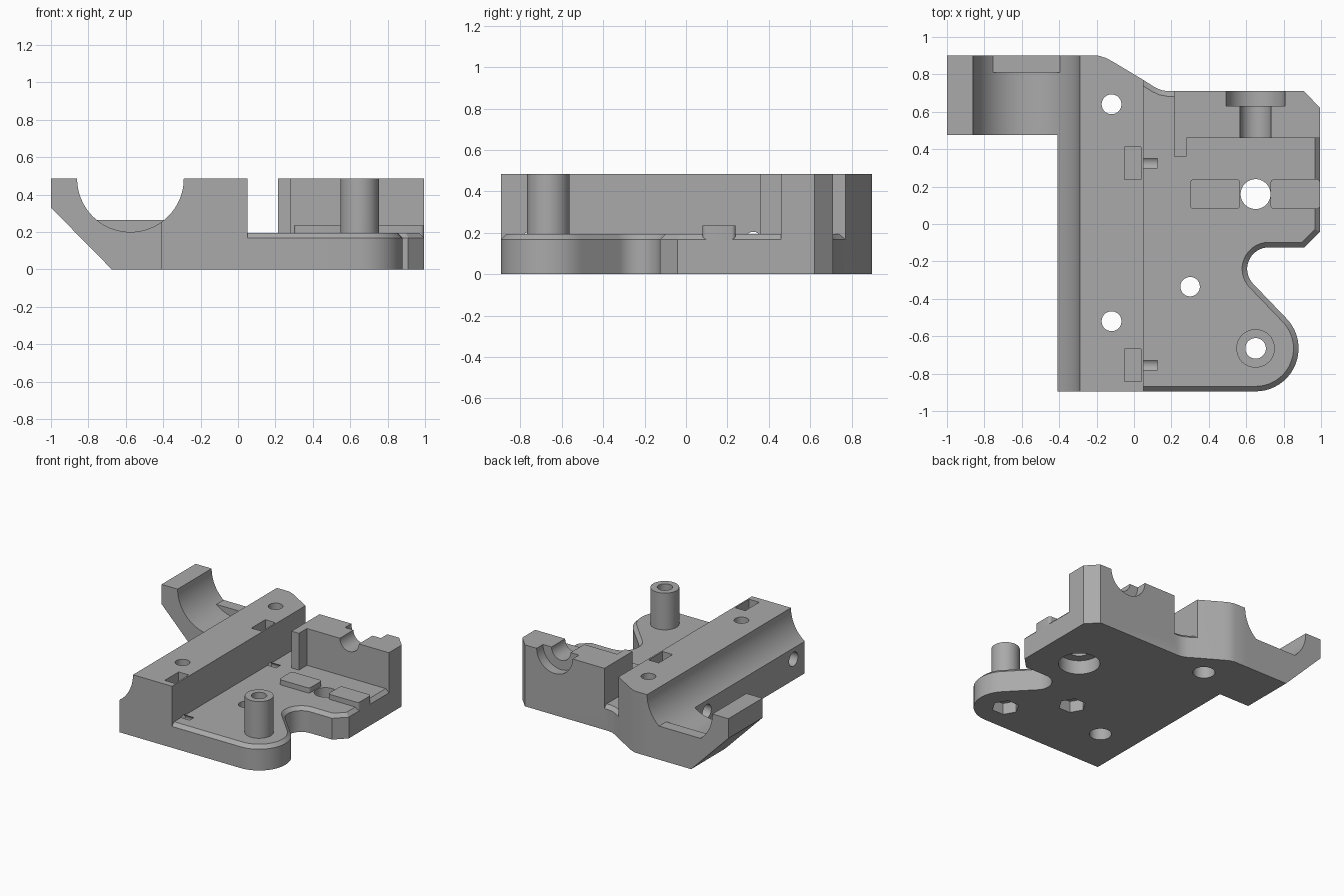
import bpy, bmesh, math
from mathutils import Vector

if "Cube" in bpy.data.objects:
    bpy.data.objects.remove(bpy.data.objects["Cube"])

TOP = 0.485
mat = bpy.data.materials.new("plain_grey")
mat.diffuse_color = (0.4, 0.4, 0.4, 1)
mat.use_nodes = True
mat.node_tree.nodes["Principled BSDF"].inputs["Base Color"].default_value = mat.diffuse_color


def arc(cx, cy, r, a0, a1, n):
    return [(cx + r * math.cos(math.radians(a0 + (a1 - a0) * i / n)),
             cy + r * math.sin(math.radians(a0 + (a1 - a0) * i / n))) for i in range(n + 1)]


def prism(name, pts, lo, hi, axis='Z', chamfer=0, hidden=False):
    """Extrude a 2D outline along Z (x, y), Y (x, z) or X (y, z)."""
    place = {'Z': lambda p, h: (p[0], p[1], h),
             'Y': lambda p, h: (p[0], h, p[1]),
             'X': lambda p, h: (h, p[0], p[1])}[axis]
    bm = bmesh.new()
    base = bm.faces.new([bm.verts.new(place(p, lo)) for p in pts])
    out = bmesh.ops.extrude_face_region(bm, geom=[base])
    shift = Vector(place((0, 0), hi - lo))
    bmesh.ops.translate(bm, vec=shift, verts=[v for v in out['geom'] if isinstance(v, bmesh.types.BMVert)])
    bmesh.ops.recalc_face_normals(bm, faces=bm.faces)
    if chamfer:
        rim = [e for e in bm.edges if all(abs(v.co.z - hi) < 1e-5 for v in e.verts)]
        bmesh.ops.bevel(bm, geom=rim, offset=chamfer, segments=1, affect='EDGES')
    me = bpy.data.meshes.new(name)
    bm.to_mesh(me)
    bm.free()
    me.materials.append(mat)
    ob = bpy.data.objects.new(name, me)
    bpy.context.collection.objects.link(ob)
    ob.hide_render = hidden
    return ob


def rect(x0, x1, y0, y1):
    return [(x0, y0), (x1, y0), (x1, y1), (x0, y1)]


def disc(cx, cy, r, n=40):
    return arc(cx, cy, r, 0, 360, n)[:-1]


def combine(ob, others, op):
    bpy.context.view_layer.objects.active = ob
    for o in others:
        m = ob.modifiers.new(o.name, 'BOOLEAN')
        m.operation, m.solver, m.object = op, 'EXACT', o
        bpy.ops.object.modifier_apply(modifier=m.name)
        o.hide_render = True
        o.hide_set(True)


def cutter(name, pts, lo, hi, axis='Z'):
    return prism(name, pts, lo, hi, axis, hidden=True)


# Tall rail, later hollowed on its left side by the round trough
body = prism("bracket_body", rect(-0.41, 0.05, 0, TOP), -0.895, 0.9, 'Y')
corner = cutter("rail_corner_cutter", [(-0.19, 0.9), (-0.15, 0.888), (-0.11, 0.866), (0.05, 0.77),
                                       (0.2, 0.68), (0.2, 1.0), (-0.19, 1.0)], -0.1, 0.6)
combine(body, [corner], 'DIFFERENCE')

# Clamp arm with a sloped underside
arm = prism("clamp_arm", [(-1, TOP), (-1, 0.33), (-0.675, 0), (-0.3, 0), (-0.3, TOP)], 0.475, 0.9, 'Y')

# Base plate with rounded front lobe, cove and chamfered rim
outline = [(-0.2, -0.895)] + arc(0.65, -0.665, 0.23, -90, 45, 20) + arc(0.72, -0.24, 0.115, 225, 90, 16)
outline += [(0.91, -0.125), (0.995, -0.04), (0.995, 0.62), (0.91, 0.71), (0.18, 0.71), (0.145, 0.716),
            (0.11, 0.732), (0.05, 0.77), (-0.05, 0.8), (-0.2, 0.8)]
plate = prism("base_plate", outline, 0, 0.195, chamfer=0.027)

# Upright wall with a short return on the left
wall = prism("back_wall", [(0.215, 0.71), (0.215, 0.36), (0.28, 0.36), (0.28, 0.46), (0.995, 0.46),
                           (0.995, 0.62), (0.91, 0.71)], 0.1, TOP)
combine(body, [arm, plate, wall], 'UNION')

# Round trough and the flat ledge at its back end
trough = cutter("trough_cutter", disc(-0.575, TOP, 0.285, 96), -1, 1, 'Y')
combine(body, [trough], 'DIFFERENCE')
ledge = prism("trough_ledge", rect(-0.755, -0.395, 0.15, 0.265), 0.81, 0.9, 'Y')
combine(body, [ledge], 'UNION')

# Stepped half-round groove through the wall top
cuts = [cutter("groove_cutter", disc(0.65, TOP, 0.083), 0.4, 0.8, 'Y'),
        cutter("groove_step_cutter", disc(0.65, TOP, 0.157), 0.63, 0.8, 'Y')]

# Vertical rail bolt holes with wider mouths underneath
for i, y in enumerate((0.64, -0.52)):
    cuts += [cutter(f"rail_hole_cutter_{i}", disc(-0.12, y, 0.053), -0.1, 0.6),
             cutter(f"rail_mouth_cutter_{i}", disc(-0.12, y, 0.08), -0.1, 0.1)]

# Nut slots and the horizontal bolt holes that cross them
for i, y in enumerate((0.325, -0.755)):
    cuts += [cutter(f"nut_slot_cutter_{i}", rect(-0.05, 0.038, y - 0.087, y + 0.087), 0.07, 0.6),
             cutter(f"cross_hole_cutter_{i}", disc(y, 0.165, 0.04), -0.5, 0.125, 'X'),
             cutter(f"cross_mouth_cutter_{i}", disc(y, 0.165, 0.055), -0.5, -0.3, 'X')]

# Centre hole with deep recess below, and a small hole with a hex pocket
cuts += [cutter("centre_hole_cutter", disc(0.65, 0.16, 0.08), -0.1, 0.4),
         cutter("centre_recess_cutter", disc(0.65, 0.16, 0.15), -0.1, 0.11),
         cutter("small_hole_cutter", disc(0.3, -0.335, 0.052), -0.1, 0.4),
         cutter("small_hex_cutter", disc(0.3, -0.335, 0.1, 6), -0.1, 0.09)]
post_cuts = [cutter("post_hole_cutter", disc(0.65, -0.665, 0.055), -0.1, 0.6),
             cutter("post_hex_cutter", disc(0.65, -0.665, 0.1, 6), -0.1, 0.09)]

# Hollow standoff post
post = prism("standoff_post", disc(0.65, -0.665, 0.103), 0.15, TOP)
combine(body, [post], 'UNION')
combine(body, cuts + post_cuts, 'DIFFERENCE')

# Pair of raised pads with softened corners
parts = [body]
for name, x0, x1 in (("left_pad", 0.3, 0.567), ("right_pad", 0.73, 0.995)):
    c, y0, y1 = 0.02, 0.08, 0.24
    pts = (arc(x0 + c, y0 + c, c, 180, 270, 4) + arc(x1 - c, y0 + c, c, 270, 360, 4)
           + arc(x1 - c, y1 - c, c, 0, 90, 4) + arc(x0 + c, y1 - c, c, 90, 180, 4))
    parts.append(prism(name, pts, 0.165, 0.235))

# Smooth the round surfaces, keep hard edges
for ob in parts:
    bpy.ops.object.select_all(action='DESELECT')
    ob.select_set(True)
    bpy.context.view_layer.objects.active = ob
    bpy.ops.object.shade_smooth_by_angle(angle=math.radians(25))
